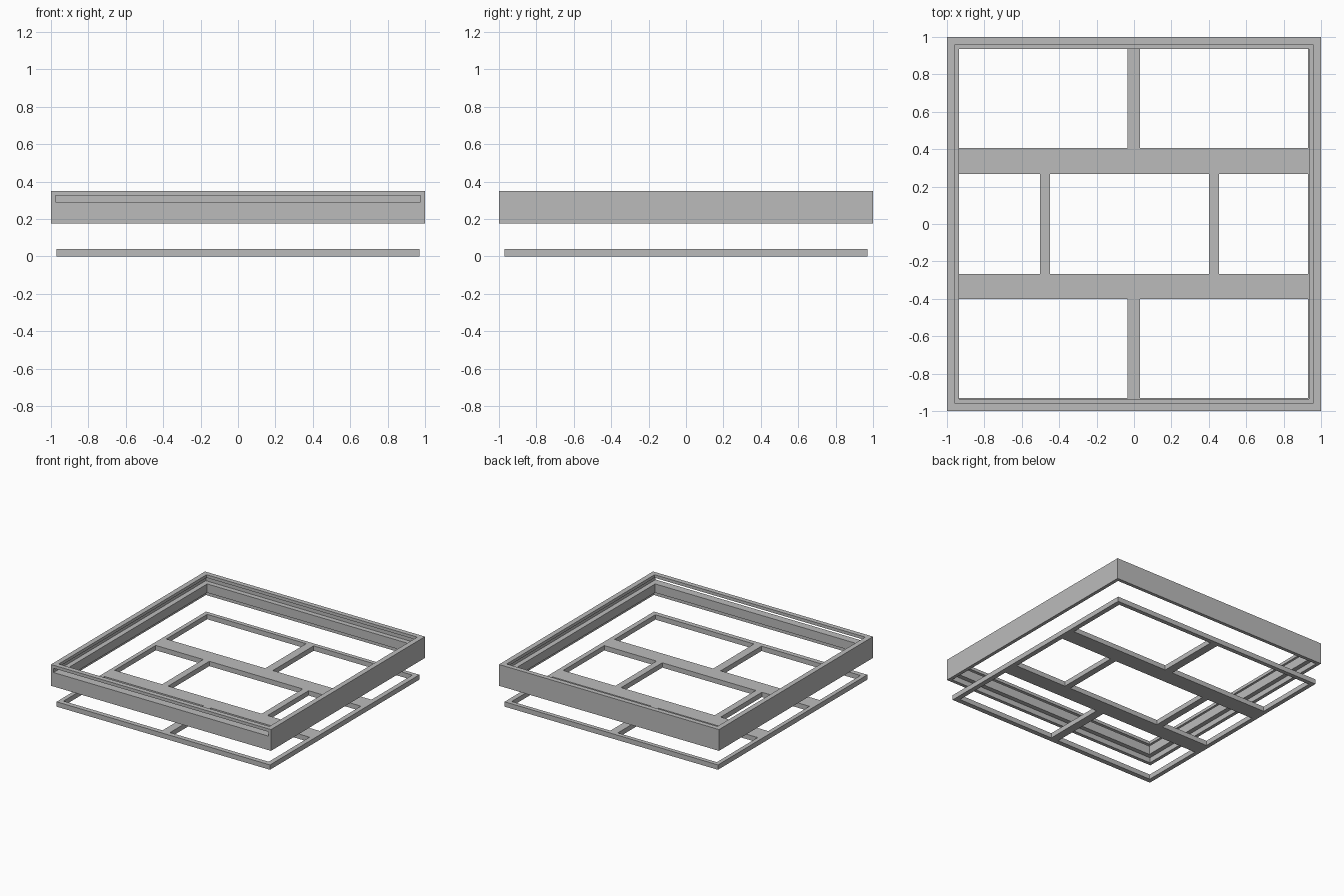
import bpy

old = bpy.data.objects.get("Cube")
if old:
    bpy.data.objects.remove(old, do_unlink=True)

grey = bpy.data.materials.new("plain grey")
grey.use_nodes = True
colour = (0.5, 0.5, 0.5, 1)
grey.diffuse_color = colour
grey.node_tree.nodes["Principled BSDF"].inputs["Base Color"].default_value = colour


def box(name, x, y, z):
    """Box spanning the given (low, high) ranges."""
    bpy.ops.mesh.primitive_cube_add(size=1)
    ob = bpy.context.object
    ob.name = name
    for v in ob.data.vertices:
        v.co = [lo + (c + 0.5) * (hi - lo) for c, (lo, hi) in zip(v.co, (x, y, z))]
    ob.data.materials.append(grey)
    return ob


def cut(target, x, y, z):
    """Remove a box-shaped volume from the target."""
    cutter = box("cutter", x, y, z)
    cutter.hide_render = True
    mod = target.modifiers.new("cut", "BOOLEAN")
    mod.operation = "DIFFERENCE"
    mod.solver = "EXACT"
    mod.object = cutter
    bpy.context.view_layer.objects.active = target
    bpy.ops.object.modifier_apply(modifier=mod.name)
    bpy.data.objects.remove(cutter, do_unlink=True)


def span(half):
    return (-half, half)


# Box wall: bottom rebate, inner shaft, sliding lid channel, top opening
wall = box("outer_frame", span(1), span(1), (0.175, 0.35))
cut(wall, span(0.972), span(0.972), (0.1, 0.218))
cut(wall, span(0.935), span(0.935), (0.12, 0.3))
cut(wall, span(0.976), (-1.1, 0.976), (0.29, 0.325))
cut(wall, span(0.958), span(0.96), (0.31, 0.4))

# Base lattice: plate with rows of window openings
base = box("base_lattice", span(0.97), span(0.97), (0, 0.04))
outer_row = [(-0.935, -0.035), (0.033, 0.93)]
middle_row = [(-0.935, -0.503), (-0.448, 0.402), (0.455, 0.93)]
rows = [((-0.93, -0.4), outer_row),
        ((-0.267, 0.267), middle_row),
        ((0.405, 0.935), outer_row)]
for y_range, openings in rows:
    for x_range in openings:
        cut(base, x_range, y_range, (-0.1, 0.1))
